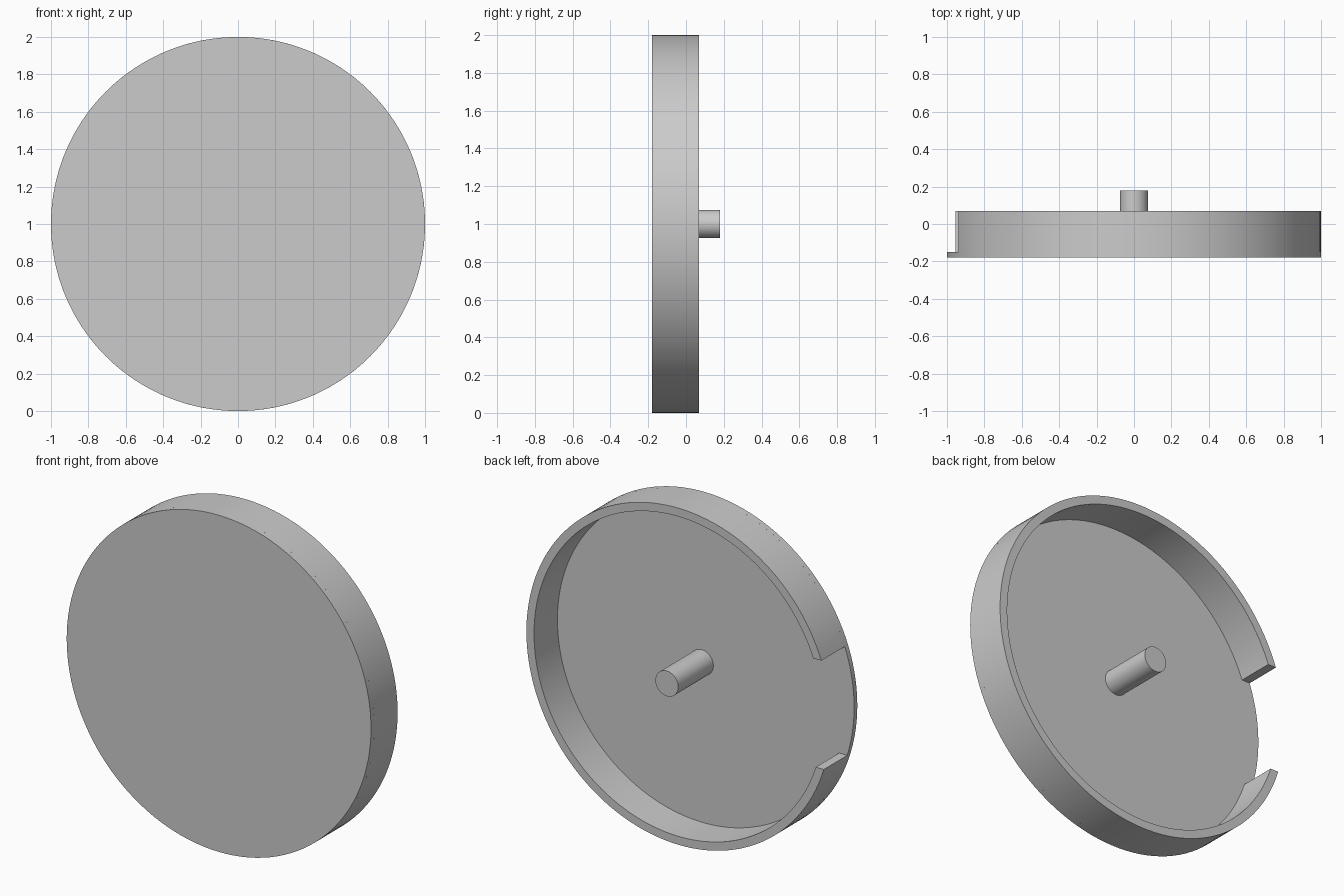
import bpy
import bmesh
from math import asin, cos, sin, pi, radians

cube = bpy.data.objects.get("Cube")
if cube:
    bpy.data.objects.remove(cube, do_unlink=True)

CENTRE_Z = 1.0
FRONT, FLOOR, RIM_BACK, PEG_BACK = -0.18, -0.15, 0.07, 0.18
OUTER, INNER, PEG_RADIUS = 1.0, 0.95, 0.075
NOTCH_TOP, NOTCH_BOTTOM = 0.345, 0.297   # heights above and below the centre

grey = bpy.data.materials.new("light_grey")
grey.use_nodes = True
grey.diffuse_color = (0.6, 0.6, 0.6, 1)
grey.node_tree.nodes["Principled BSDF"].inputs["Base Color"].default_value = grey.diffuse_color


def extrude_outline(name, outline, y0, y1):
    """Closed solid from an outline in x and z, drawn out along y."""
    bm = bmesh.new()
    front = [bm.verts.new((x, y0, CENTRE_Z + z)) for x, z in outline]
    face = bm.faces.new(front)
    result = bmesh.ops.extrude_face_region(bm, geom=[face], use_keep_orig=True)
    for v in result["geom"]:
        if isinstance(v, bmesh.types.BMVert):
            v.co.y = y1
    bmesh.ops.recalc_face_normals(bm, faces=bm.faces)
    mesh = bpy.data.meshes.new(name)
    bm.to_mesh(mesh)
    bm.free()
    mesh.materials.append(grey)
    obj = bpy.data.objects.new(name, mesh)
    bpy.context.collection.objects.link(obj)
    bpy.ops.object.select_all(action="DESELECT")
    obj.select_set(True)
    bpy.context.view_layer.objects.active = obj
    bpy.ops.object.shade_smooth_by_angle(angle=radians(30))
    return obj


def arc(radius, start, end, steps):
    angles = [start + (end - start) * i / steps for i in range(steps + 1)]
    return [(radius * cos(a), radius * sin(a)) for a in angles]


def notched_arc(radius):
    """Arc from the top of the notch round to its bottom, ending level."""
    return arc(radius, pi - asin(NOTCH_TOP / radius),
               asin(NOTCH_BOTTOM / radius) - pi, 120)


# Front plate
extrude_outline("front_disc", arc(OUTER, 0, 2 * pi, 128)[:-1], FRONT, FLOOR)

# Raised rim, open on one side with level cut ends
extrude_outline("notched_rim", notched_arc(OUTER) + notched_arc(INNER)[::-1], FLOOR, RIM_BACK)

# Central peg
extrude_outline("centre_peg", arc(PEG_RADIUS, 0, 2 * pi, 48)[:-1], FLOOR, PEG_BACK)
